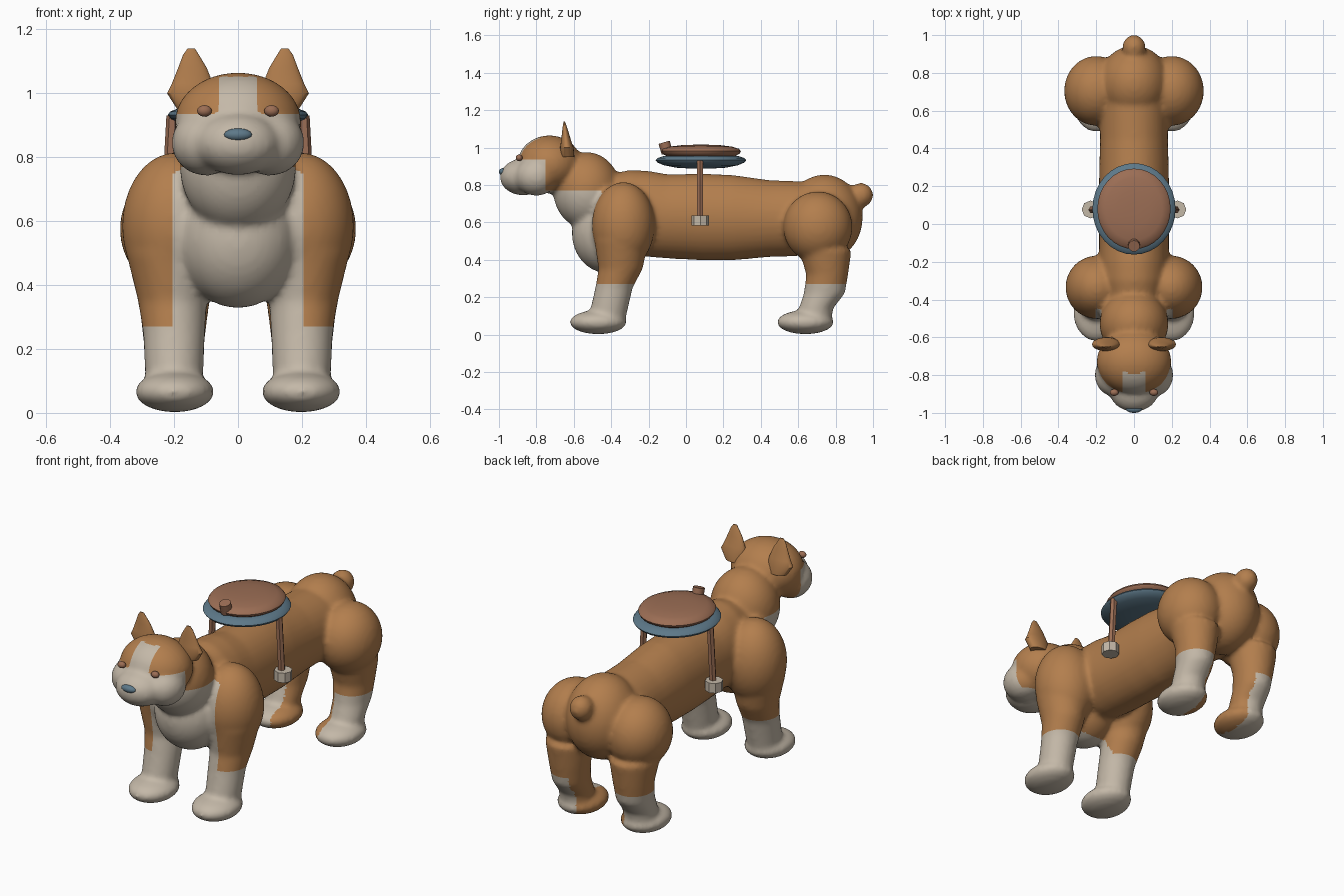
import bpy, bmesh, math
from mathutils import Vector, Matrix

if "Cube" in bpy.data.objects:
    bpy.data.objects.remove(bpy.data.objects["Cube"])


def material(name, rgb):
    m = bpy.data.materials.new(name)
    m.diffuse_color = (*rgb, 1)
    m.use_nodes = True
    m.node_tree.nodes["Principled BSDF"].inputs["Base Color"].default_value = m.diffuse_color
    return m


TAN = material("tan fur", (0.45, 0.21, 0.075))
CREAM = material("cream fur", (0.55, 0.48, 0.39))
LEATHER = material("brown leather", (0.33, 0.155, 0.09))
BLUE = material("slate blue", (0.11, 0.19, 0.25))


def finish(bm, name, mats, angle=40):
    bmesh.ops.recalc_face_normals(bm, faces=bm.faces)
    me = bpy.data.meshes.new(name)
    bm.to_mesh(me)
    bm.free()
    ob = bpy.data.objects.new(name, me)
    bpy.context.collection.objects.link(ob)
    for m in mats:
        me.materials.append(m)
    if angle:
        bpy.ops.object.select_all(action='DESELECT')
        ob.select_set(True)
        bpy.context.view_layer.objects.active = ob
        bpy.ops.object.shade_smooth_by_angle(angle=math.radians(angle))
    return ob


def ball(bm, c, r, seg=40):
    mat = Matrix.Translation(c) @ Matrix.Diagonal((*r, 1))
    bmesh.ops.create_uvsphere(bm, u_segments=seg, v_segments=seg // 2, radius=1, matrix=mat)


def loft(bm, rings):
    """Closed tube through rings given as (centre, axis a, axis b)."""
    n, prev = 32, None
    for k, (c, a, b) in enumerate(rings):
        ring = [bm.verts.new(Vector(c) + Vector(a) * math.cos(t) + Vector(b) * math.sin(t))
                for t in (2 * math.pi * i / n for i in range(n))]
        if prev:
            for i in range(n):
                j = (i + 1) % n
                bm.faces.new((prev[i], prev[j], ring[j], ring[i]))
        if k in (0, len(rings) - 1):
            bm.faces.new(ring)
        prev = ring


def rod(bm, p, q, r, seg, r2=None):
    p, q = Vector(p), Vector(q)
    d = q - p
    mat = Matrix.Translation((p + q) / 2) @ d.to_track_quat('Z', 'Y').to_matrix().to_4x4()
    bmesh.ops.create_cone(bm, cap_ends=True, segments=seg, radius1=r,
                          radius2=r if r2 is None else r2, depth=d.length, matrix=mat)


# Dog body: overlapping volumes fused into one skin
bm = bmesh.new()
torso = [(-.45, .64, .15, .21), (-.3, .655, .18, .225), (-.2, .645, .185, .23),
         (-.1, .632, .185, .225), (.1, .628, .185, .232), (.25, .625, .185, .228),
         (.45, .62, .18, .205), (.6, .62, .18, .2), (.75, .62, .17, .19)]
loft(bm, [((0, y, z), (rx, 0, 0), (0, 0, rz)) for y, z, rx, rz in torso])
ball(bm, (0, .74, .625), (.19, .205, .23))       # rump
ball(bm, (0, .935, .745), (.062, .066, .066))    # tail
ball(bm, (0, .87, .74), (.06, .08, .06))
ball(bm, (0, -.42, .54), (.19, .19, .212))       # chest
ball(bm, (0, -.53, .77), (.182, .18, .205))      # neck
ball(bm, (0, -.73, .91), (.198, .172, .155))     # skull
ball(bm, (0, -.87, .842), (.135, .125, .098))    # muzzle
front = [(.5, .21, -.345, .14, .145), (.35, .205, -.35, .108, .118), (.25, .2, -.385, .097, .1),
         (.14, .2, -.41, .092, .1), (.05, .2, -.42, .085, .09)]
rear = [(.45, .2, .745, .13, .14), (.32, .2, .755, .107, .112), (.22, .2, .74, .095, .11),
        (.14, .2, .695, .092, .092), (.05, .2, .69, .085, .085)]
for s in (-1, 1):
    ball(bm, (s * .1, -.80, .845), (.108, .115, .103))      # cheek
    ball(bm, (s * .195, -.335, .585), (.168, .168, .23))    # shoulder
    ball(bm, (s * .2, .705, .575), (.17, .185, .19))        # haunch
    for leg in (front, rear):
        loft(bm, [((s * x, y, z), (rx, 0, 0), (0, ry, 0)) for z, x, y, rx, ry in leg])
    for y in (-.47, .638):                                  # paws
        ball(bm, (s * .198, y, .066), (.124, .152, .064))
raw = finish(bm, "body_volumes", [], 0)
mod = raw.modifiers.new("fuse", 'REMESH')
mod.mode, mod.voxel_size = 'VOXEL', .0135
mod = raw.modifiers.new("soften", 'SMOOTH')
mod.factor, mod.iterations = .5, 7
fused = raw.evaluated_get(bpy.context.evaluated_depsgraph_get()).to_mesh()
bm = bmesh.new()
bm.from_mesh(fused)
bpy.data.objects.remove(raw)


# Coat markings, cut along clean lines
def is_cream(c):
    x, y, z = abs(c.x), c.y, c.z
    if z < .27:                                   # socks, tan inside the hind legs
        return y < 0 or x > .15
    if y < -.75 and z < .935:                     # muzzle
        return True
    if y < -.78 and z < 1.052:                    # blaze
        return x < .06 + .5 * max(0, .96 - z)
    bib = -.45 + .4 * max(0, .6 - z)
    return z < .77 and x < .205 and y < bib       # bib


for co, no in (((0, 0, .27), (0, 0, 1)), ((0, 0, .77), (0, 0, 1)), ((0, 0, .935), (0, 0, 1)),
               ((.205, 0, 0), (1, 0, 0)), ((-.205, 0, 0), (1, 0, 0)), ((.06, 0, 0), (1, 0, 0)),
               ((-.06, 0, 0), (1, 0, 0)), ((0, -.75, 0), (0, 1, 0)), ((0, -.78, 0), (0, 1, 0))):
    bmesh.ops.bisect_plane(bm, geom=bm.verts[:] + bm.edges[:] + bm.faces[:], dist=.0005,
                           plane_co=co, plane_no=no)
for f in bm.faces:
    f.material_index = int(is_cream(f.calc_center_median()))
finish(bm, "dog_body", [TAN, CREAM], 60)

# Ears: flat upright triangles, thick at the base and thin at the tip
for s, side in ((-1, "left"), (1, "right")):
    bm = bmesh.new()
    rows = [(.95, .08, .19, .035), (1.0, .072, .222, .036), (1.03, .078, .207, .028),
            (1.08, .098, .187, .018), (1.12, .122, .172, .009), (1.14, .135, .158, .003)]
    loft(bm, [((s * (a + b) / 2, -.637 - .1 * (z - 1), z), ((b - a) / 2, 0, 0), (0, t, 0))
              for z, a, b, t in rows])
    finish(bm, side + "_ear", [TAN])
    bm = bmesh.new()
    ball(bm, (s * .105, -.892, .945), (.023, .018, .018), 20)
    finish(bm, side + "_eye", [LEATHER])

bm = bmesh.new()
ball(bm, (0, -.978, .87), (.044, .022, .02), 24)
finish(bm, "nose", [BLUE])


# Saddle: oval dish with a padded seat
def oval(name, profile, ry, mat):
    bm = bmesh.new()
    loft(bm, [((0, .08, z), (r, 0, 0), (0, r * ry, 0)) for r, z in profile])
    finish(bm, name, [mat], 50)


oval("saddle_dish", [(.06, .888), (.12, .892), (.18, .905), (.212, .92), (.22, .932),
                     (.212, .943), (.18, .955), (.1, .957)], 1.1, BLUE)
oval("saddle_seat", [(.12, .945), (.165, .953), (.188, .967), (.194, .98), (.185, .993),
                     (.15, 1.005), (.09, 1.013), (.03, 1.015)], 1.1, LEATHER)
bm = bmesh.new()
rod(bm, (0, -.1, .97), (0, -.117, 1.028), .031, 12)
finish(bm, "saddle_knob", [LEATHER])

# Stirrups hang on straps at both sides
for s, side in ((-1, "left"), (1, "right")):
    bm = bmesh.new()
    rod(bm, (s * .222, .075, .62), (s * .205, .075, .93), .019, 6)
    finish(bm, side + "_strap", [LEATHER], 30)
    bm = bmesh.new()
    rod(bm, (s * .23, .077, .582), (s * .23, .077, .637), .047, 8)
    finish(bm, side + "_stirrup", [CREAM], 30)
